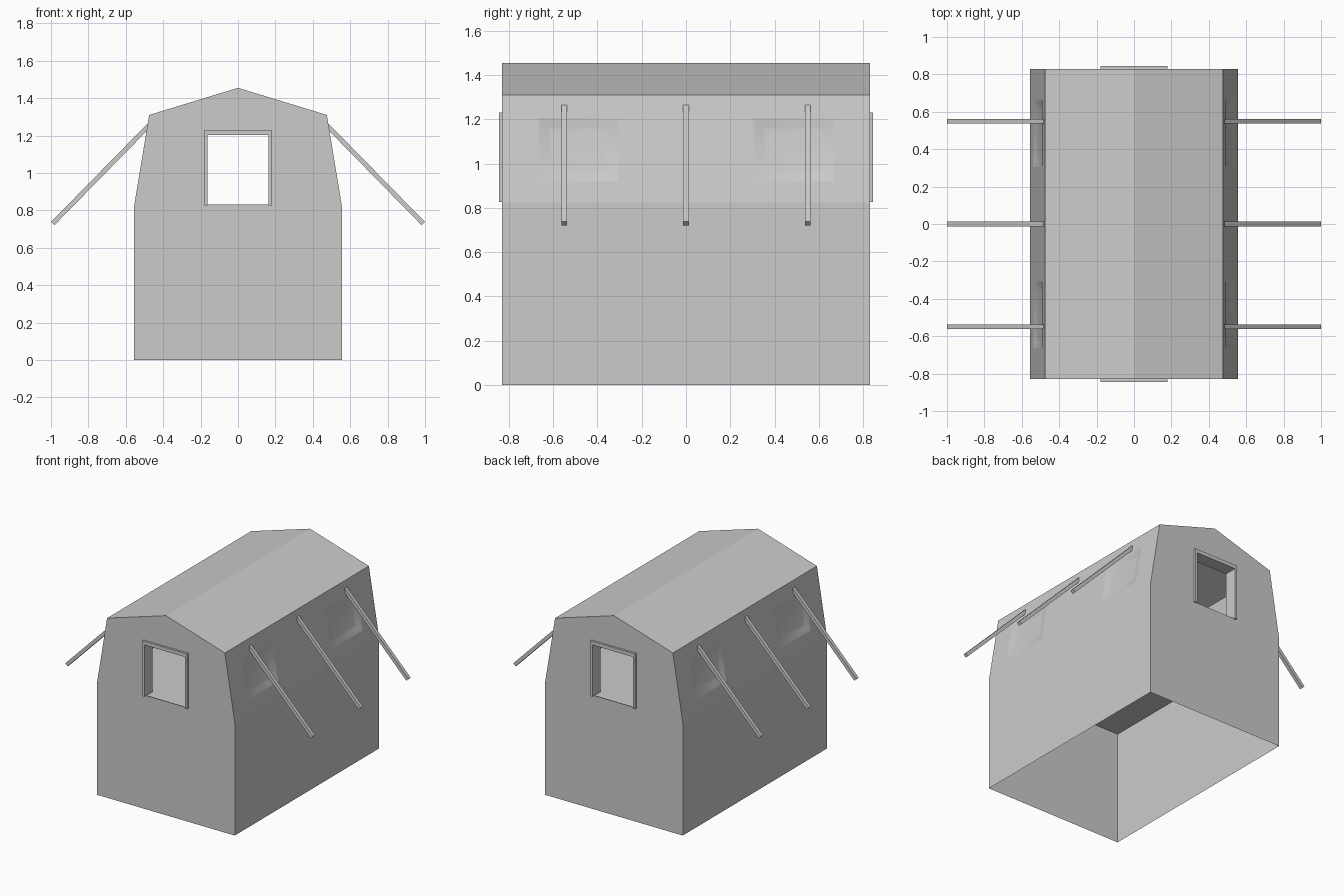
import bpy, bmesh
from mathutils import Vector

if "Cube" in bpy.data.objects:
    bpy.data.objects.remove(bpy.data.objects["Cube"])

mat = bpy.data.materials.new("canvas grey")
mat.diffuse_color = (0.6, 0.6, 0.6, 1)
mat.use_nodes = True
mat.node_tree.nodes["Principled BSDF"].inputs["Base Color"].default_value = mat.diffuse_color

W, D = 0.555, 0.83            # half width, half depth
EAVE_X, EAVE_Z = 0.475, 1.31
BEND_Z, RIDGE_Z = 0.825, 1.455


def finish(name, bm, smooth=False):
    me = bpy.data.meshes.new(name)
    bm.to_mesh(me)
    bm.free()
    me.materials.append(mat)
    for p in me.polygons:
        p.use_smooth = smooth
    ob = bpy.data.objects.new(name, me)
    bpy.context.collection.objects.link(ob)
    return ob


def fill(bm, loops, normal):
    """Flat face with holes; the first loop is the outline."""
    edges = []
    for loop in loops:
        vs = [bm.verts.new(p) for p in loop]
        edges += [bm.edges.new((vs[i], vs[(i + 1) % len(vs)])) for i in range(len(vs))]
    n = Vector(normal)
    res = bmesh.ops.triangle_fill(bm, edges=edges, use_beauty=True, normal=n)
    for f in res["geom"]:
        if isinstance(f, bmesh.types.BMFace):
            f.normal_update()
            if f.normal.dot(n) < 0:
                f.normal_flip()


def quad(bm, pts, normal):
    f = bm.faces.new([bm.verts.new(p) for p in pts])
    f.normal_update()
    if f.normal.dot(Vector(normal)) < 0:
        f.normal_flip()


def slope(s, y, z, depth=0.0):
    """Point on the leaning upper wall, optionally pushed inwards."""
    t = (z - BEND_Z) / (EAVE_Z - BEND_Z)
    return (s * (W + (EAVE_X - W) * t - depth), y, z)


def rect(s, yc, margin, depth):
    y0, y1 = yc - 0.18 + margin, yc + 0.18 - margin
    z0, z1 = 0.92 + margin, 1.205 - margin
    return [slope(s, y, z, depth) for y, z in ((y0, z0), (y1, z0), (y1, z1), (y0, z1))]


# Tent shell: open at the bottom
bm = bmesh.new()
for s in (-1, 1):
    # gable ends with window openings
    outline = [(-W, 0), (W, 0), (W, BEND_Z), (EAVE_X, EAVE_Z), (0, RIDGE_Z),
               (-EAVE_X, EAVE_Z), (-W, BEND_Z)]
    hole = [(-0.17, 0.83), (0.17, 0.83), (0.17, 1.21), (-0.17, 1.21)]
    fill(bm, [[(x, s * D, z) for x, z in loop] for loop in (outline, hole)], (0, s, 0))
    # lower walls, leaning upper walls and roof slopes
    quad(bm, [(s * W, -D, 0), (s * W, D, 0), (s * W, D, BEND_Z), (s * W, -D, BEND_Z)], (s, 0, 0))
    wall = [slope(s, y, z) for y, z in ((-D, BEND_Z), (D, BEND_Z), (D, EAVE_Z), (-D, EAVE_Z))]
    fill(bm, [wall] + [rect(s, yc, 0, 0) for yc in (-0.485, 0.485)], (s, 0, 0.17))
    quad(bm, [(s * EAVE_X, -D, EAVE_Z), (s * EAVE_X, D, EAVE_Z), (0, D, RIDGE_Z), (0, -D, RIDGE_Z)],
         (0, 0, 1))
bmesh.ops.remove_doubles(bm, verts=bm.verts, dist=0.0005)
finish("tent_shell", bm)

# Inner deck at the bend of the walls
bm = bmesh.new()
quad(bm, [(-W, -D, BEND_Z), (W, -D, BEND_Z), (W, D, BEND_Z), (-W, D, BEND_Z)], (0, 0, 1))
finish("inner_deck", bm)

# Soft shallow side windows
for s, side in ((-1, "left"), (1, "right")):
    for yc in (-0.485, 0.485):
        bm = bmesh.new()
        rings = [[bm.verts.new(p) for p in rect(s, yc, m, d)]
                 for m, d in ((0, 0), (0.015, 0.004), (0.035, 0.012), (0.06, 0.014))]
        faces = [bm.faces.new(rings[-1])]
        for a, b in zip(rings, rings[1:]):
            for i in range(4):
                j = (i + 1) % 4
                faces.append(bm.faces.new((a[i], a[j], b[j], b[i])))
        if s < 0:
            bmesh.ops.reverse_faces(bm, faces=faces)
        finish(side + "_window", bm, True)


def box(bm, lo, hi):
    vs = bmesh.ops.create_cube(bm, size=1)["verts"]
    for v in vs:
        v.co = Vector([lo[k] + (v.co[k] + 0.5) * (hi[k] - lo[k]) for k in range(3)])


# End window frames: two jambs and a lintel
for s, end in ((-1, "front"), (1, "back")):
    bm = bmesh.new()
    y0, y1 = sorted((s * 0.75, s * 0.845))
    box(bm, (-0.18, y0, 0.826), (-0.163, y1, 1.203))
    box(bm, (0.163, y0, 0.826), (0.18, y1, 1.203))
    box(bm, (-0.18, y0, 1.203), (0.18, y1, 1.23))
    finish(end + "_window_frame", bm)

# Slanted side poles
for s, side in ((-1, "left"), (1, "right")):
    a, b = Vector((s * 0.475, 0, 1.255)), Vector((s * 0.99, 0, 0.73))
    for y in (-0.55, 0, 0.55):
        bm = bmesh.new()
        box(bm, (-0.0125, -0.0125, 0), (0.0125, 0.0125, (b - a).length))
        ob = finish(side + "_pole", bm)
        ob.rotation_mode = 'QUATERNION'
        ob.rotation_quaternion = Vector((0, 0, 1)).rotation_difference(b - a)
        ob.location = a + Vector((0, y, 0))
